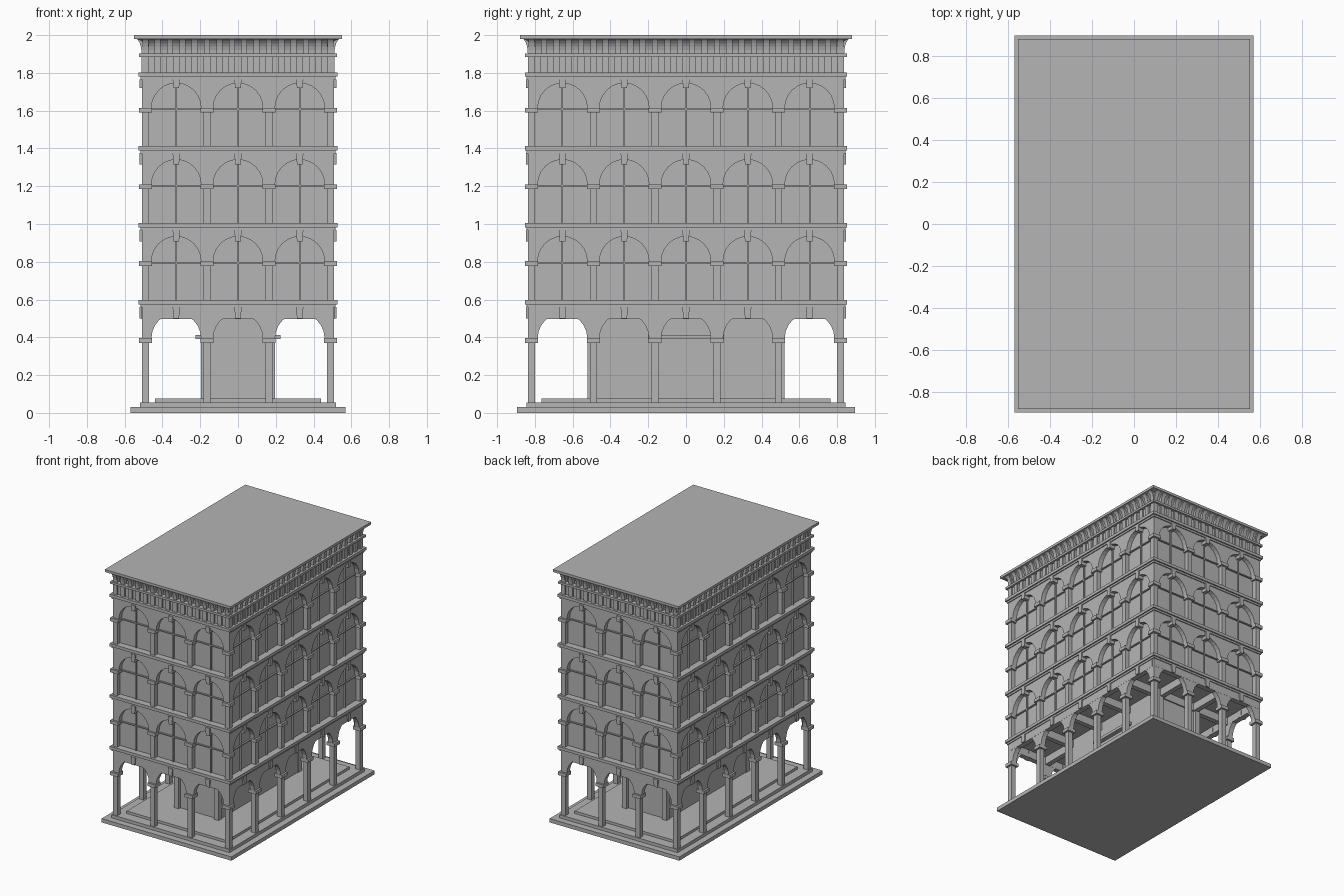
import bpy, bmesh, math
from mathutils import Matrix, Vector

old = bpy.data.objects.get("Cube")
if old:
    bpy.data.objects.remove(old, do_unlink=True)

stone = bpy.data.materials.new("grey stone")
grey = (0.46, 0.46, 0.46, 1)
stone.use_nodes = True
stone.diffuse_color = grey
stone.node_tree.nodes["Principled BSDF"].inputs["Base Color"].default_value = grey

BAY = 0.327
HX, HY = 1.5 * BAY, 2.5 * BAY      # column centre lines
COL = 0.019                        # half width of a column
STOREY = 0.407
# each side: rotation, number of bays, distance of the column line
SIDES = [(0, 3, HY), (90, 5, HX), (180, 3, HY), (270, 5, HX)]


def finish(name, bm):
    bmesh.ops.recalc_face_normals(bm, faces=bm.faces)
    mesh = bpy.data.meshes.new(name)
    bm.to_mesh(mesh)
    bm.free()
    mesh.materials.append(stone)
    ob = bpy.data.objects.new(name, mesh)
    bpy.context.collection.objects.link(ob)
    return ob


def add_box(bm, x0, x1, y0, y1, z0, z1, m=Matrix()):
    size = Matrix.Diagonal((x1 - x0, y1 - y0, z1 - z0, 1))
    mid = Matrix.Translation(((x0 + x1) / 2, (y0 + y1) / 2, (z0 + z1) / 2))
    bmesh.ops.create_cube(bm, size=1, matrix=m @ mid @ size)


def add_prism(bm, points, shift, m):
    """Extrude a flat outline of 3D points along shift."""
    face = bm.faces.new([bm.verts.new(m @ Vector(p)) for p in points])
    out = bmesh.ops.extrude_face_region(bm, geom=[face], use_keep_orig=True)
    verts = [g for g in out["geom"] if isinstance(g, bmesh.types.BMVert)]
    bmesh.ops.translate(bm, verts=verts, vec=m.to_3x3() @ Vector(shift))


def slab(name, z0, z1, grow):
    """Rectangular plate, grow is its overhang past the column line."""
    bm = bmesh.new()
    add_box(bm, -HX - grow, HX + grow, -HY - grow, HY + grow, z0, z1)
    return finish(name, bm)


def turned(deg):
    return Matrix.Rotation(math.radians(deg), 4, "Z")


# stepped base
slab("base_plinth", 0, 0.03, 0.078)
slab("base_step", 0.03, 0.055, 0.027)
slab("raised_floor", 0.055, 0.075, -0.052)

# ground floor core with corner piers and side canopies
bm = bmesh.new()
add_box(bm, -0.19, 0.19, -0.5, 0.5, 0.075, 0.57)
for sx in (-1, 1):
    for sy in (-1, 1):
        add_box(bm, sx * 0.175 - 0.021, sx * 0.175 + 0.021,
                sy * 0.5 - 0.022, sy * 0.5 + 0.022, 0.075, 0.57)
finish("ground_core", bm)
bm = bmesh.new()
add_box(bm, -0.225, 0.225, -0.2, 0.2, 0.39, 0.412)
finish("door_canopy", bm)

# ceiling beams over the arcade
bm = bmesh.new()
for i in range(6):
    y = -HY + i * BAY
    add_box(bm, -HX, HX, y - 0.02, y + 0.02, 0.498, 0.57)
for i in range(4):
    x = -HX + i * BAY
    add_box(bm, x - 0.02, x + 0.02, -HY, HY, 0.498, 0.57)
finish("ceiling_beams", bm)

# window walls of the upper storeys
slab("window_walls", 0.56, 1.79, -0.017)

# storeys: columns, capitals, arches, keystones and window bars
for k, floor in enumerate(("ground", "second", "third", "top")):
    top = 0.575 + k * STOREY if k < 3 else 1.78
    base = 0.05 if k == 0 else 0.19 + k * STOREY
    spring = 0.396 + (k * STOREY if k < 3 else 1.219)
    columns, capitals, arches, keys, bars = [bmesh.new() for _ in range(5)]
    for deg, n, dist in SIDES:
        m = turned(deg)
        half = n * BAY / 2
        for i in range(n):             # the last column belongs to the next side
            u = -half + i * BAY
            add_box(columns, u - COL, u + COL, -dist - COL, -dist + COL, base, spring, m)
            add_box(capitals, u - 0.034, u + 0.034, -dist - 0.034, -dist + 0.034,
                    spring - 0.026, spring, m)
        # wall outline with round arches along its lower edge
        outline = [(-half - COL, -dist - COL, spring)]
        for i in range(n):
            mid = -half + (i + 0.5) * BAY
            for s in range(13):
                a = math.pi * (1 - s / 12)
                outline.append((mid + 0.131 * math.cos(a), -dist - COL,
                                spring + 0.131 * math.sin(a)))
            add_prism(keys, [(mid - 0.015, -dist - 0.03, spring + 0.104),
                             (mid + 0.015, -dist - 0.03, spring + 0.104),
                             (mid + 0.019, -dist - 0.03, top - 0.014),
                             (mid - 0.019, -dist - 0.03, top - 0.014)],
                      (0, 0.052, 0), m)
            if k:
                add_box(bars, mid - 0.004, mid + 0.004, -dist + 0.005, -dist + 0.02,
                        base, spring + 0.13, m)
        outline += [(half + COL, -dist - COL, spring), (half + COL, -dist - COL, top),
                    (-half - COL, -dist - COL, top)]
        add_prism(arches, outline, (0, 2 * COL, 0), m)
        if k:
            add_box(bars, -half, half, -dist + 0.005, -dist + 0.02,
                    spring - 0.012, spring - 0.004, m)
    finish(floor + "_columns", columns)
    finish(floor + "_capitals", capitals)
    finish(floor + "_arches", arches)
    finish(floor + "_keystones", keys)
    if k:
        finish(floor + "_window_bars", bars)
    else:
        bars.free()
    slab(floor + "_fascia", top - 0.015, top, 0.026)
    slab(floor + "_cornice", top, top + 0.023, 0.036)

# frieze and its moulding
slab("frieze_wall", 1.79, 1.9, 0.008)
slab("frieze_moulding", 1.885, 1.902, 0.034)

# flared cove below the roof
bm = bmesh.new()
rings = []
for s in range(7):
    a = s / 6 * math.pi / 2
    g, z = -0.008 + 0.056 * (1 - math.cos(a)), 1.9 + 0.08 * math.sin(a)
    rings.append([bm.verts.new((sx * (HX + g), sy * (HY + g), z))
                  for sx, sy in ((-1, -1), (1, -1), (1, 1), (-1, 1))])
for low, high in zip(rings, rings[1:]):
    for j in range(4):
        bm.faces.new((low[j], low[j - 1], high[j - 1], high[j]))
bm.faces.new(rings[0])
bm.faces.new(rings[-1])
finish("roof_cove", bm)

# frieze strips and curved roof brackets, five per bay
strips, brackets = bmesh.new(), bmesh.new()
for deg, n, dist in SIDES:
    m = turned(deg)
    for i in range(5 * n + 1):
        u = -n * BAY / 2 + i * BAY / 5
        add_box(strips, u - 0.018, u + 0.018, -dist - 0.02, -dist, 1.795, 1.89, m)
        curve = [(u - 0.016, -dist + 0.02, 1.9)]
        for s in range(7):
            a = s / 6 * math.pi / 2
            curve.append((u - 0.016, -dist - 0.02 - 0.034 * (1 - math.cos(a)),
                          1.9 + 0.082 * math.sin(a)))
        curve.append((u - 0.016, -dist + 0.02, 1.982))
        add_prism(brackets, curve, (0.032, 0, 0), m)
finish("frieze_strips", strips)
finish("roof_brackets", brackets)

# roof
slab("roof", 1.98, 2.0, 0.061)
